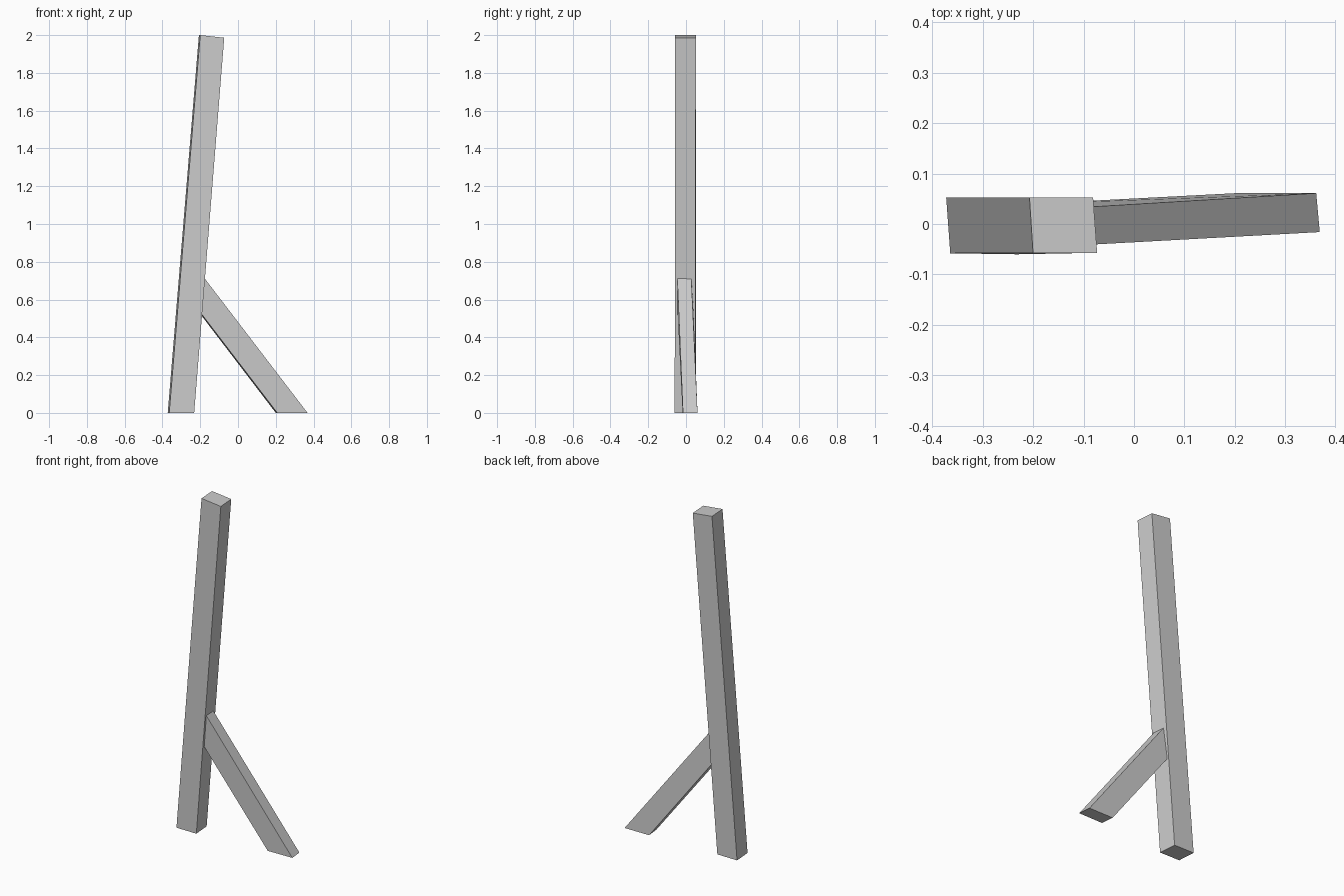
import bpy


def beam(name, lower, upper):
    """Four-sided beam between two end quads, each listed in the same
    order: front-left, front-right, back-right, back-left."""
    sides = [(i, (i + 1) % 4, (i + 1) % 4 + 4, i + 4) for i in range(4)]
    mesh = bpy.data.meshes.new(name)
    mesh.from_pydata(lower + upper, [], [(3, 2, 1, 0), (4, 5, 6, 7)] + sides)
    mesh.update()
    obj = bpy.data.objects.new(name, mesh)
    bpy.context.collection.objects.link(obj)
    return obj


# Leaning square post, cut flat at the ground
beam("post",
     [(-0.364, -0.058, 0), (-0.232, -0.060, 0), (-0.241, 0.050, 0), (-0.372, 0.052, 0)],
     [(-0.200, -0.057, 2.0), (-0.073, -0.057, 1.986), (-0.081, 0.052, 1.986), (-0.207, 0.052, 2.0)])

# Diagonal brace, slightly skewed, butting against the post
beam("brace",
     [(0.208, -0.018, 0), (0.368, -0.016, 0), (0.361, 0.061, 0), (0.200, 0.061, 0)],
     [(-0.194, -0.044, 0.525), (-0.179, -0.046, 0.715), (-0.186, 0.028, 0.715), (-0.201, 0.040, 0.525)])
